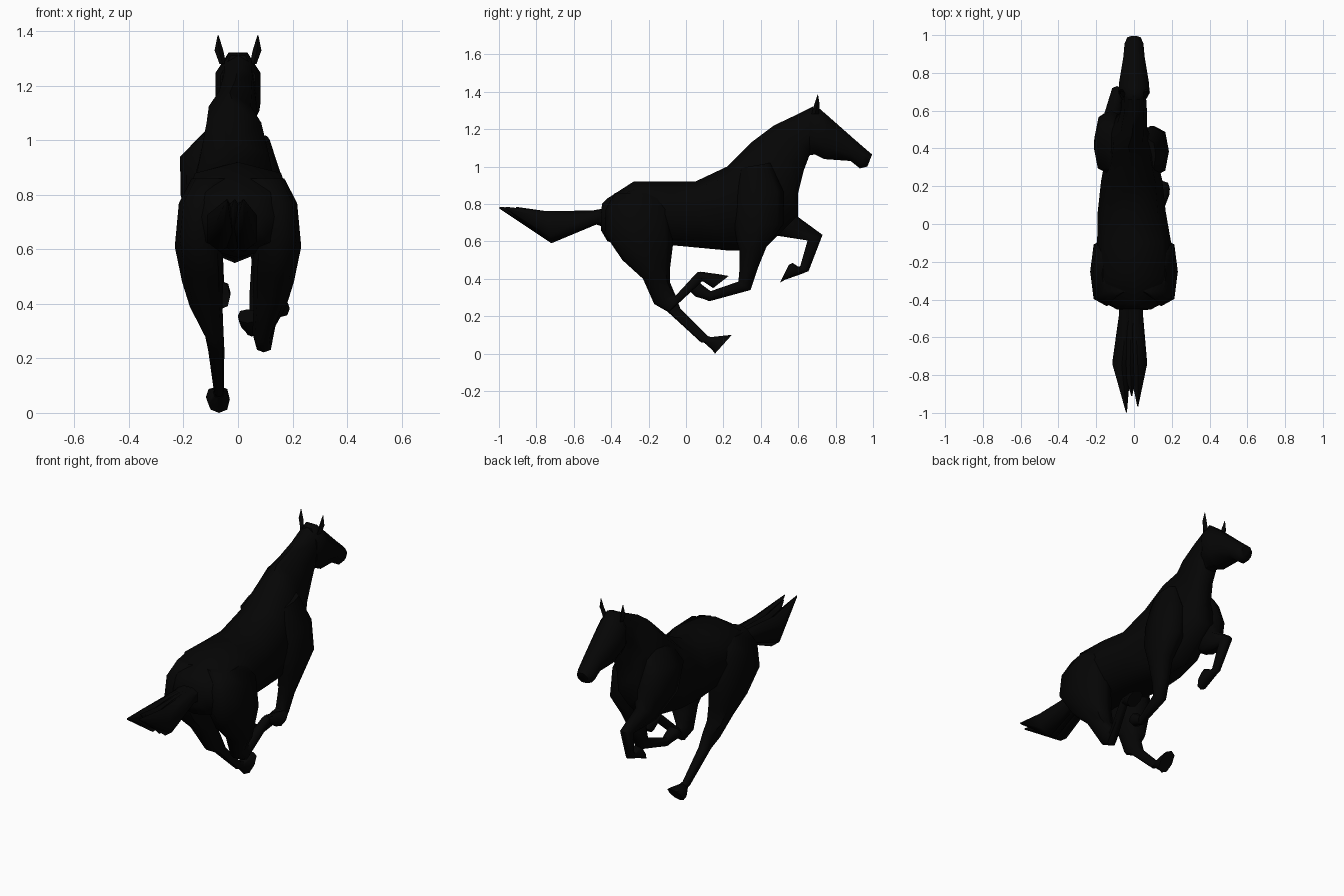
import bpy, bmesh, math
from mathutils import Vector

coat = bpy.data.materials.new("black coat")
coat.diffuse_color = (0.0015, 0.0015, 0.0015, 1)


def finish(name, bm):
    bmesh.ops.recalc_face_normals(bm, faces=bm.faces)
    me = bpy.data.meshes.new(name)
    bm.to_mesh(me)
    bm.free()
    me.materials.append(coat)
    ob = bpy.data.objects.new(name, me)
    bpy.context.collection.objects.link(ob)
    return ob


def loft(name, rings, sides=8, square=0.8, flat=False):
    """Skin through rings; each ring is (y1, z1, y2, z2, x centre, half width):
    two opposite silhouette points plus its sideways size."""
    bm = bmesh.new()
    loops = []
    for y1, z1, y2, z2, xc, hw in rings:
        a, b = Vector((xc, y1, z1)), Vector((xc, y2, z2))
        mid, half = (a + b) / 2, (a - b) / 2
        loop = []
        for i in range(sides):
            t = 2 * math.pi * (i + 0.5 * flat) / sides
            c, s = math.cos(t), math.sin(t)
            if flat:
                grow = 1 / math.cos(math.pi / sides)
                c, s = c * grow, s * grow
            else:
                c = math.copysign(abs(c) ** square, c)
                s = math.copysign(abs(s) ** square, s)
            loop.append(bm.verts.new(mid + half * c + Vector((hw * s, 0, 0))))
        loops.append(loop)
    for l0, l1 in zip(loops, loops[1:]):
        for i in range(sides):
            j = (i + 1) % sides
            bm.faces.new((l0[i], l0[j], l1[j], l1[i]))
    bm.faces.new(loops[0])
    bm.faces.new(loops[-1])
    return finish(name, bm)


# torso and neck, with the chest swung towards the leading left shoulder
loft("torso_and_neck", [
    (-0.45, 0.80, -0.455, 0.66, 0, 0.09),
    (-0.42, 0.83, -0.42, 0.60, 0, 0.15),
    (-0.28, 0.92, -0.28, 0.57, 0, 0.205),
    (-0.10, 0.92, -0.08, 0.58, 0, 0.195),
    (0.05, 0.92, 0.08, 0.565, -0.012, 0.18),
    (0.22, 1.00, 0.24, 0.55, -0.012, 0.162),
    (0.35, 1.13, 0.42, 0.56, -0.015, 0.13),
    (0.41, 1.175, 0.60, 0.74, -0.03, 0.10),
    (0.47, 1.22, 0.60, 0.86, -0.01, 0.078),
    (0.58, 1.272, 0.63, 0.98, 0, 0.068),
    (0.68, 1.322, 0.66, 1.06, 0, 0.064)], square=0.75)

# head
loft("head", [
    (0.66, 1.312, 0.66, 1.06, 0, 0.064),
    (0.70, 1.322, 0.69, 1.065, 0, 0.083),
    (0.76, 1.27, 0.74, 1.04, 0, 0.078),
    (0.89, 1.155, 0.88, 1.03, 0, 0.056),
    (0.965, 1.09, 0.93, 0.99, 0, 0.05),
    (0.995, 1.065, 0.97, 1.00, 0, 0.036)], flat=True)

# ears
for side, word in ((-1, "left"), (1, "right")):
    loft(word + "_ear", [
        (0.67, 1.28, 0.71, 1.28, side * 0.056, 0.012),
        (0.685, 1.33, 0.715, 1.33, side * 0.07, 0.016),
        (0.703, 1.385, 0.706, 1.385, side * 0.073, 0.002)], sides=4)

# haunches, shared by both hind legs
haunch = [
    (-0.38, 0.86, -0.15, 0.86, 0.10, 0.07),
    (-0.43, 0.77, -0.08, 0.77, 0.135, 0.082),
    (-0.435, 0.64, -0.07, 0.58, 0.145, 0.087),
    (-0.34, 0.50, -0.085, 0.46, 0.13, 0.075),
    (-0.23, 0.40, -0.085, 0.38, 0.117, 0.06),
    (-0.17, 0.265, -0.06, 0.32, 0.088, 0.035)]

# left hind leg reaches down under the belly
loft("left_hind_leg", [(*r[:4], -r[4], r[5]) for r in haunch] + [
    (-0.10, 0.225, -0.03, 0.24, -0.08, 0.03),
    (0.08, 0.06, 0.115, 0.095, -0.07, 0.018),
    (0.12, 0.055, 0.135, 0.088, -0.07, 0.022)], square=0.68)
loft("left_hind_hoof", [
    (0.10, 0.055, 0.13, 0.088, -0.07, 0.02),
    (0.14, 0.02, 0.21, 0.097, -0.075, 0.043),
    (0.155, 0.0, 0.245, 0.10, -0.07, 0.04)])

# right hind leg is folded forward
loft("right_hind_leg", haunch + [
    (-0.09, 0.222, -0.055, 0.31, 0.095, 0.032),
    (0.085, 0.385, 0.06, 0.435, 0.135, 0.02),
    (0.11, 0.395, 0.10, 0.437, 0.14, 0.022)], square=0.68)
loft("right_hind_hoof", [
    (0.085, 0.39, 0.075, 0.438, 0.137, 0.022),
    (0.13, 0.36, 0.18, 0.424, 0.147, 0.04),
    (0.145, 0.35, 0.228, 0.415, 0.15, 0.04)])

# left foreleg reaches forward with the hoof tucked
loft("left_foreleg", [
    (0.27, 1.01, 0.48, 1.06, -0.07, 0.04),
    (0.26, 0.92, 0.55, 0.96, -0.125, 0.088),
    (0.31, 0.75, 0.60, 0.84, -0.12, 0.09),
    (0.49, 0.63, 0.60, 0.73, -0.115, 0.055),
    (0.65, 0.605, 0.73, 0.635, -0.09, 0.033),
    (0.61, 0.465, 0.655, 0.44, -0.07, 0.02),
    (0.595, 0.465, 0.61, 0.425, -0.065, 0.022)])
loft("left_front_hoof", [
    (0.60, 0.465, 0.635, 0.432, -0.067, 0.022),
    (0.57, 0.485, 0.53, 0.395, -0.065, 0.038),
    (0.55, 0.475, 0.503, 0.38, -0.065, 0.036)])

# right foreleg is folded underneath
loft("right_foreleg", [
    (0.28, 0.99, 0.45, 1.02, 0.075, 0.04),
    (0.25, 0.82, 0.52, 0.87, 0.09, 0.078),
    (0.25, 0.68, 0.52, 0.69, 0.105, 0.08),
    (0.285, 0.55, 0.43, 0.57, 0.105, 0.055),
    (0.285, 0.44, 0.385, 0.46, 0.085, 0.042),
    (0.28, 0.385, 0.345, 0.34, 0.075, 0.034),
    (0.135, 0.335, 0.125, 0.28, 0.05, 0.02),
    (0.11, 0.34, 0.10, 0.29, 0.045, 0.022)])
loft("right_front_hoof", [
    (0.13, 0.335, 0.12, 0.285, 0.05, 0.022),
    (0.09, 0.365, 0.05, 0.305, 0.04, 0.036),
    (0.075, 0.38, 0.025, 0.33, 0.035, 0.036)])

# tail, overlapping tapering locks: name, base x, mid x, tip x, tip y, width
for word, base, mid, tip, end, w in (("left", -0.04, -0.065, -0.04, -0.997, 0.055),
                                     ("middle", -0.015, -0.02, -0.012, -0.91, 0.05),
                                     ("right", 0.008, 0.02, 0.02, -0.965, 0.055)):
    loft(word + "_tail_lock", [
        (-0.42, 0.78, -0.42, 0.67, base, 0.045),
        (-0.50, 0.765, -0.48, 0.69, base, 0.045),
        (-0.75, 0.762, -0.72, 0.59, mid, w),
        (end, 0.785, end, 0.775, tip, 0.003)], sides=6)

# soft shading with crisp edges kept
for ob in bpy.data.objects:
    ob.select_set(True)
bpy.context.view_layer.objects.active = bpy.data.objects["torso_and_neck"]
bpy.ops.object.shade_smooth_by_angle(angle=math.radians(60))
